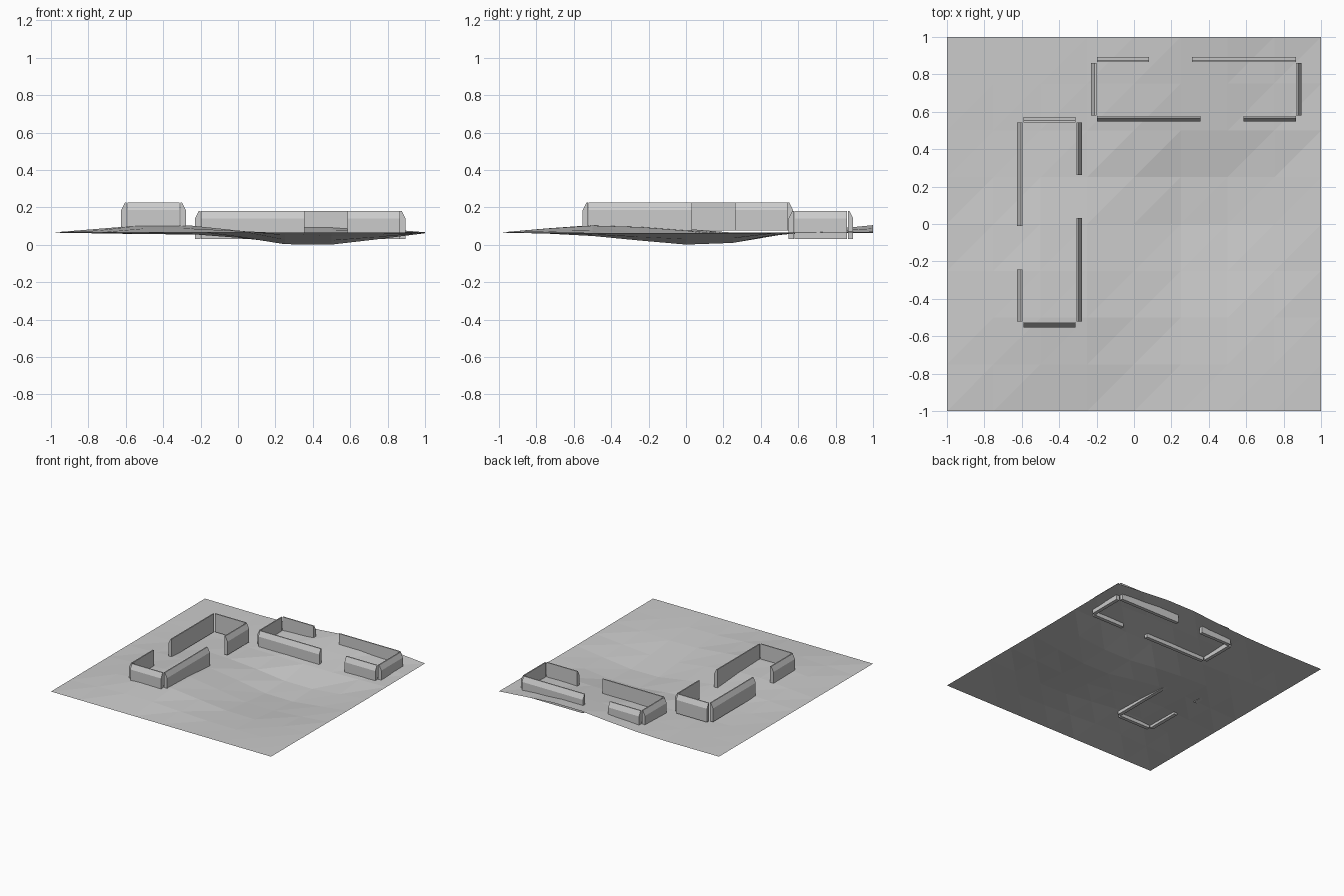
import bpy, bmesh
from math import pi
from mathutils import Matrix, Vector

if "Cube" in bpy.data.objects:
    bpy.data.objects.remove(bpy.data.objects["Cube"])


def make_object(name, bm):
    bmesh.ops.recalc_face_normals(bm, faces=bm.faces)
    me = bpy.data.meshes.new(name)
    bm.to_mesh(me)
    bm.free()
    ob = bpy.data.objects.new(name, me)
    bpy.context.collection.objects.link(ob)
    return ob


# Ground: 8 x 8 low-poly sheet, a hill on the left and a hollow on the right
N = 8
HILL_X = [0, .5, 1, 1, .5, .1, 0, 0, 0]
HILL_Y = [0, .022, .04, .036, .02, 0, -.008, -.004, -.002]
HOLLOW_X = [0, 0, 0, .15, .5, 1, 1, .55, .05]
HOLLOW_Y = [0, -.005, -.018, -.042, -.064, -.055, -.012, .015, .04]

bm = bmesh.new()
grid = [[bm.verts.new((-1 + 2 * i / N, -1 + 2 * j / N,
                       .065 + HILL_X[i] * HILL_Y[j] + HOLLOW_X[i] * HOLLOW_Y[j]))
         for j in range(N + 1)] for i in range(N + 1)]
for i in range(N):
    for j in range(N):
        a, b = grid[i][j], grid[i + 1][j]
        c, d = grid[i + 1][j + 1], grid[i][j + 1]
        bm.faces.new((a, b, c))
        bm.faces.new((a, c, d))
make_object("ground", bm)


# Wall profile: (distance outward, height), outer top edge sloped
PROFILE = [(0, 0), (.029, 0), (.029, .11), (.009, .15), (0, .15)]


def wall(name, start, end, inner, angle, place):
    """Extrude the profile from start to end, turned by angle, at distance inner."""
    bm = bmesh.new()
    rot = place @ Matrix.Rotation(angle, 4, 'Z')
    ends = [[bm.verts.new(rot @ Vector((x, inner + o, z))) for o, z in PROFILE]
            for x in (start, end)]
    n = len(PROFILE)
    for k in range(n):
        m = (k + 1) % n
        bm.faces.new((ends[0][k], ends[0][m], ends[1][m], ends[1][k]))
    bm.faces.new(ends[0])
    bm.faces.new(ends[1][::-1])
    make_object(name, bm)


# Ring of six walls with two openings, each half repeated by a half turn
def enclosure(name, centre, turn):
    place = Matrix.Translation(centre) @ Matrix.Rotation(turn, 4, 'Z')
    for side, half in (("a", 0), ("b", pi)):
        wall(f"{name}_short_wall_{side}", -.532, -.252, .144, half, place)
        wall(f"{name}_long_wall_{side}", -.022, .532, .144, half, place)
        wall(f"{name}_end_wall_{side}", -.14, .14, .534, half + pi / 2, place)


enclosure("back_enclosure", (.333, .721, .03), 0)
enclosure("left_enclosure", (-.452, .01, .075), pi / 2)
